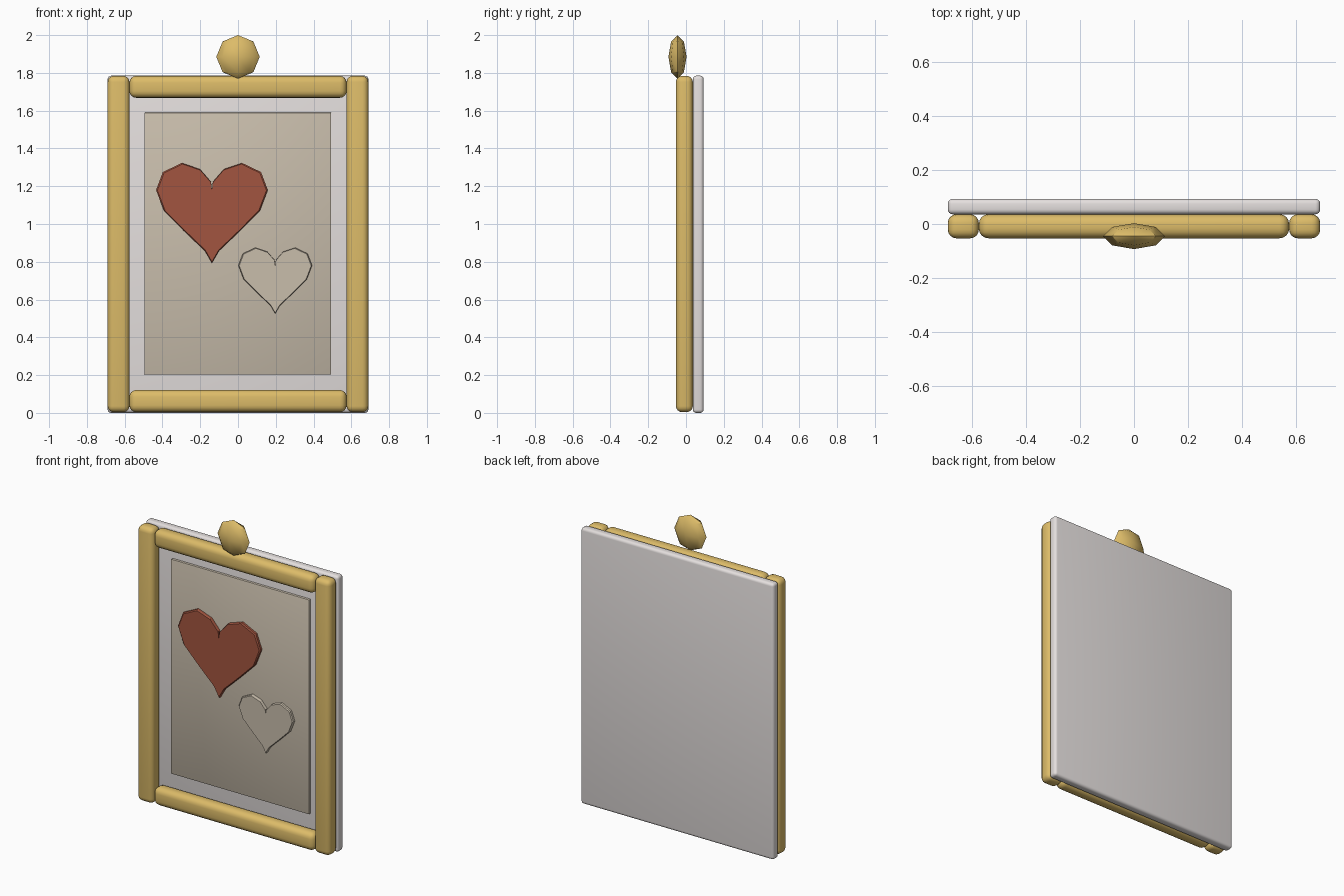
import bpy, bmesh, math

if "Cube" in bpy.data.objects:
    bpy.data.objects.remove(bpy.data.objects["Cube"])


def material(name, rgb):
    m = bpy.data.materials.new(name)
    m.diffuse_color = (*rgb, 1)
    m.use_nodes = True
    m.node_tree.nodes["Principled BSDF"].inputs["Base Color"].default_value = m.diffuse_color
    return m


GOLD = material("gold", (0.72, 0.50, 0.14))
WHITE = material("off_white", (0.78, 0.74, 0.73))
BEIGE = material("beige", (0.58, 0.51, 0.41))
RED = material("red", (0.36, 0.09, 0.05))


def finish(name, bm, mat, bevel=0, segments=4, angle=40):
    """Turn a bmesh into a named object with optional rounded edges."""
    bmesh.ops.recalc_face_normals(bm, faces=bm.faces)
    if bevel:
        sharp = [e for e in bm.edges if e.calc_face_angle(0) > math.radians(60)]
        bmesh.ops.bevel(bm, geom=sharp, offset=bevel, segments=segments,
                        profile=0.5, affect='EDGES', clamp_overlap=True)
    me = bpy.data.meshes.new(name)
    bm.to_mesh(me)
    bm.free()
    ob = bpy.data.objects.new(name, me)
    bpy.context.collection.objects.link(ob)
    me.materials.append(mat)
    bpy.ops.object.select_all(action='DESELECT')
    ob.select_set(True)
    bpy.context.view_layer.objects.active = ob
    bpy.ops.object.shade_smooth_by_angle(angle=math.radians(angle))
    return ob


def box(name, x, y, z, mat, bevel, segments=4):
    """Box from (min, max) ranges."""
    bm = bmesh.new()
    bmesh.ops.create_cube(bm, size=1)
    for v in bm.verts:
        v.co = [sum(r) / 2 + c * (r[1] - r[0]) for c, r in zip(v.co, (x, y, z))]
    return finish(name, bm, mat, bevel, segments)


# Half outline of a heart, relative to its tip: notch, lobe, side
HALF = [(0.005, 0.43), (0.063, 0.497), (0.16, 0.53), (0.26, 0.482),
        (0.296, 0.387), (0.254, 0.277), (0.148, 0.17), (0.037, 0.064)]


def heart(name, x, z, scale, y_front, y_back, mat):
    """Heart plate with a chamfered front rim."""
    pts = [(0, 0.387)] + HALF + [(0, 0)] + [(-a, b) for a, b in reversed(HALF)]
    bm = bmesh.new()
    rim = 0.006
    rings = []
    for y, k in ((y_back, 1), (y_front + rim, 1), (y_front, 0.975)):
        rings.append([bm.verts.new((x + a * k * scale, y,
                                    z + (0.3 + (b - 0.3) * k) * scale)) for a, b in pts])
    n = len(pts)
    for lower, upper in zip(rings, rings[1:]):
        for i in range(n):
            j = (i + 1) % n
            bm.faces.new((lower[i], lower[j], upper[j], upper[i]))
    bm.faces.new(rings[0])
    bm.faces.new(rings[-1])
    return finish(name, bm, mat, angle=30)


# Backing board and picture panel
box("backing_board", (-0.69, 0.69), (0.036, 0.093), (0, 1.785), WHITE, 0.018)
box("picture_panel", (-0.495, 0.493), (0.021, 0.05), (0.202, 1.59), BEIGE, 0.004, 2)

# Frame bars
bar_y = (-0.053, 0.036)
for side, s in (("left", -1), ("right", 1)):
    box(side + "_frame_bar", tuple(sorted((s * 0.69, s * 0.575))), bar_y,
        (0.004, 1.784), GOLD, 0.032)
for name, z in (("bottom", (0.004, 0.121)), ("top", (1.668, 1.784))):
    box(name + "_frame_bar", (-0.575, 0.575), bar_y, z, GOLD, 0.036)

# Hearts on the panel
heart("large_heart", -0.138, 0.793, 1.0, 0.001, 0.03, RED)
heart("small_heart", 0.197, 0.525, 0.66, 0.001, 0.03, BEIGE)

# Flattened low-poly knob on top
bm = bmesh.new()
bmesh.ops.create_uvsphere(bm, u_segments=8, v_segments=4, radius=1)
for v in bm.verts:
    v.co = (v.co.x * 0.115, v.co.y * 0.048 - 0.045, v.co.z * 0.115 + 1.885)
finish("hanging_knob", bm, GOLD, angle=40)
